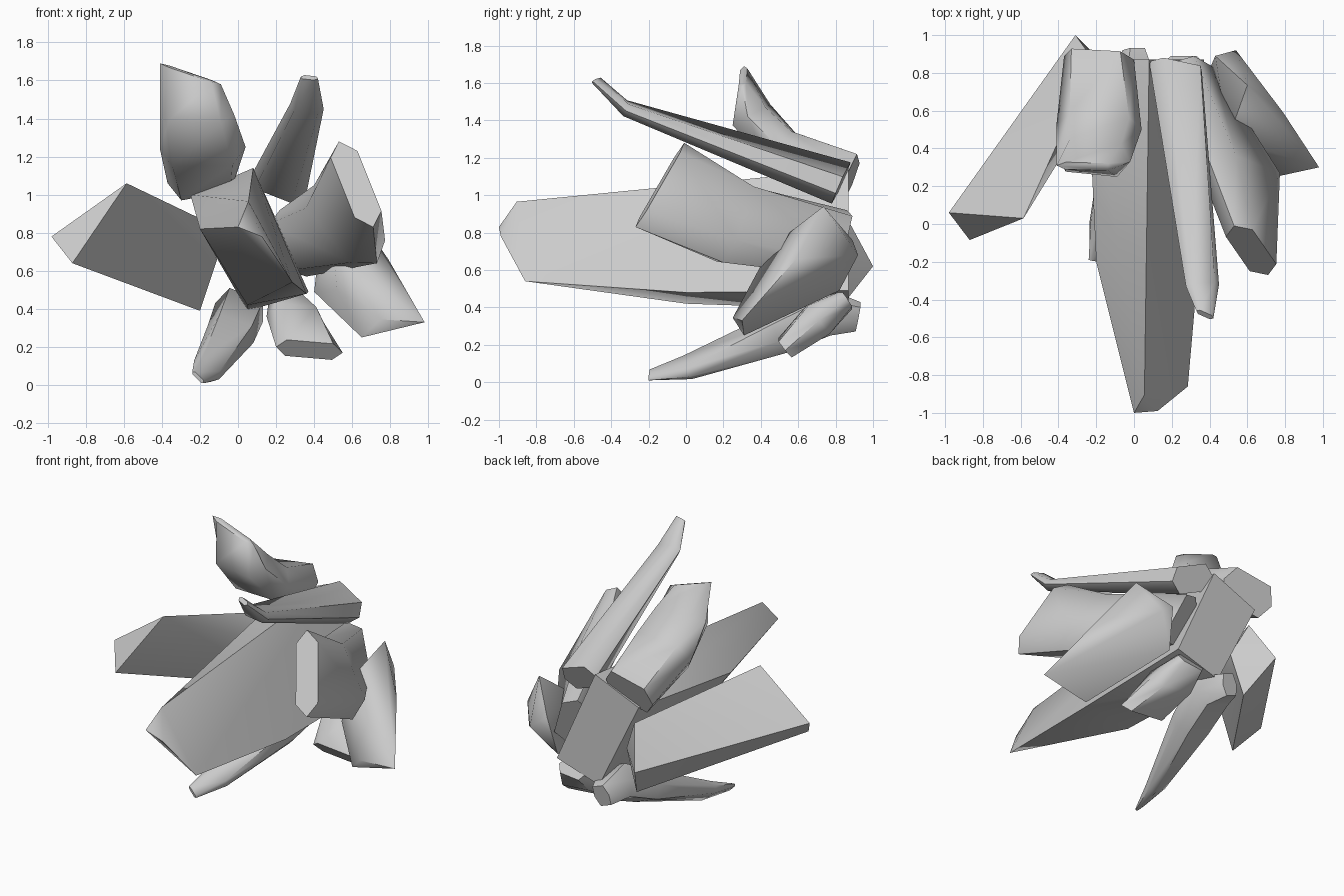
import bpy, bmesh, math
from mathutils import Vector

if "Cube" in bpy.data.objects:
    bpy.data.objects.remove(bpy.data.objects["Cube"])

# Flattened hexagon cross-section: (across width, through thickness)
SECTION = [(1, 0), (.7, 1), (-.7, 1), (-1, 0), (-.7, -1), (.7, -1)]


def finish(name, bm):
    bmesh.ops.recalc_face_normals(bm, faces=bm.faces)
    mesh = bpy.data.meshes.new(name)
    bm.to_mesh(mesh)
    bm.free()
    ob = bpy.data.objects.new(name, mesh)
    bpy.context.collection.objects.link(ob)
    bpy.ops.object.select_all(action='DESELECT')
    ob.select_set(True)
    bpy.context.view_layer.objects.active = ob
    bpy.ops.object.shade_smooth_by_angle(angle=math.radians(60))


def shard(name, *stations):
    """Loft through stations: (one edge point, other edge point, thickness)."""
    bm = bmesh.new()
    st = [(Vector(a), Vector(b), t) for a, b, t in stations]
    mids = [(a + b) / 2 for a, b, t in st]
    rings = []
    for i, (a, b, t) in enumerate(st):
        along = mids[min(i + 1, len(st) - 1)] - mids[max(i - 1, 0)]
        half = (b - a) / 2
        n = along.cross(half).normalized() * t / 2
        rings.append([bm.verts.new(mids[i] + half * u + n * v) for u, v in SECTION])
    for r, s in zip(rings, rings[1:]):
        for k in range(6):
            j = (k + 1) % 6
            bm.faces.new((r[k], r[j], s[j], s[k]))
    bm.faces.new(rings[0])
    bm.faces.new(rings[-1])
    finish(name, bm)


def crystal(name, *corners):
    """Faceted convex block through a few corner points."""
    bm = bmesh.new()
    for p in corners:
        bm.verts.new(p)
    bmesh.ops.convex_hull(bm, input=bm.verts)
    bmesh.ops.dissolve_limit(bm, angle_limit=.05, verts=bm.verts, edges=bm.edges)
    finish(name, bm)


# Big central crystal: back end, waist and chiselled front tip
crystal("central_crystal",
        (.08, .87, 1.14), (-.25, .87, 1.0), (.05, .87, .39), (.37, .87, .49),
        (-.2, -.2, .82), (.05, 0, .42), (.36, 0, .48),
        (.055, -.905, .965), (0, -1, .83), (.125, -.99, .78), (.285, -.86, .54))

# Wide wedge on the left: triangular tip, then back end
crystal("left_shard",
        (-.98, .06, .78), (-.87, -.085, .64), (-.585, .03, 1.06),
        (-.2, .82, .39), (-.11, .8, .66), (-.21, .86, .88), (-.31, 1, .62))

# Bent wedge at lower right: tip, shoulder, then back end
crystal("lower_right_shard",
        (.98, .3, .33), (.65, .31, .25), (.75, .25, .345),
        (.6, .735, .94), (.79, .59, .66), (.5, .455, .725), (.52, .38, .5),
        (.4, .82, .49), (.43, .89, .76), (.54, .92, .68))

# Remaining shards, each from the back base to its tip
shard("upper_left_shard",
      ((-.37, .89, 1.06), (0, .87, 1.13), .22),
      ((-.41, .53, 1.24), (.04, .5, 1.25), .22),
      ((-.41, .37, 1.44), (-.02, .33, 1.42), .2),
      ((-.41, .31, 1.69), (-.09, .3, 1.58), .04))
shard("upper_right_spike",
      ((.08, .86, 1.12), (.36, .8, 1.01), .17),
      ((.275, -.33, 1.48), (.45, -.32, 1.45), .07),
      ((.33, -.46, 1.62), (.42, -.5, 1.61), .03))
shard("right_shard",
      ((.22, .86, .92), (.36, .78, .57), .18),
      ((.4, .33, 1.05), (.73, .2, .64), .24),
      ((.53, -.01, 1.28), (.71, -.27, .83), .15))
shard("bottom_right_shard",
      ((.16, .86, .43), (.36, .86, .45), .1),
      ((.15, .72, .36), (.45, .71, .33), .19),
      ((.2, .53, .2), (.55, .53, .17), .11))
shard("bottom_spike",
      ((-.06, .92, .37), (.05, .92, .33), .14),
      ((-.12, .75, .43), (.13, .75, .33), .21),
      ((-.16, .5, .31), (.08, .5, .22), .18),
      ((-.23, 0, .13), (-.1, .02, .03), .08),
      ((-.24, -.19, .07), (-.18, -.2, .01), .02))
